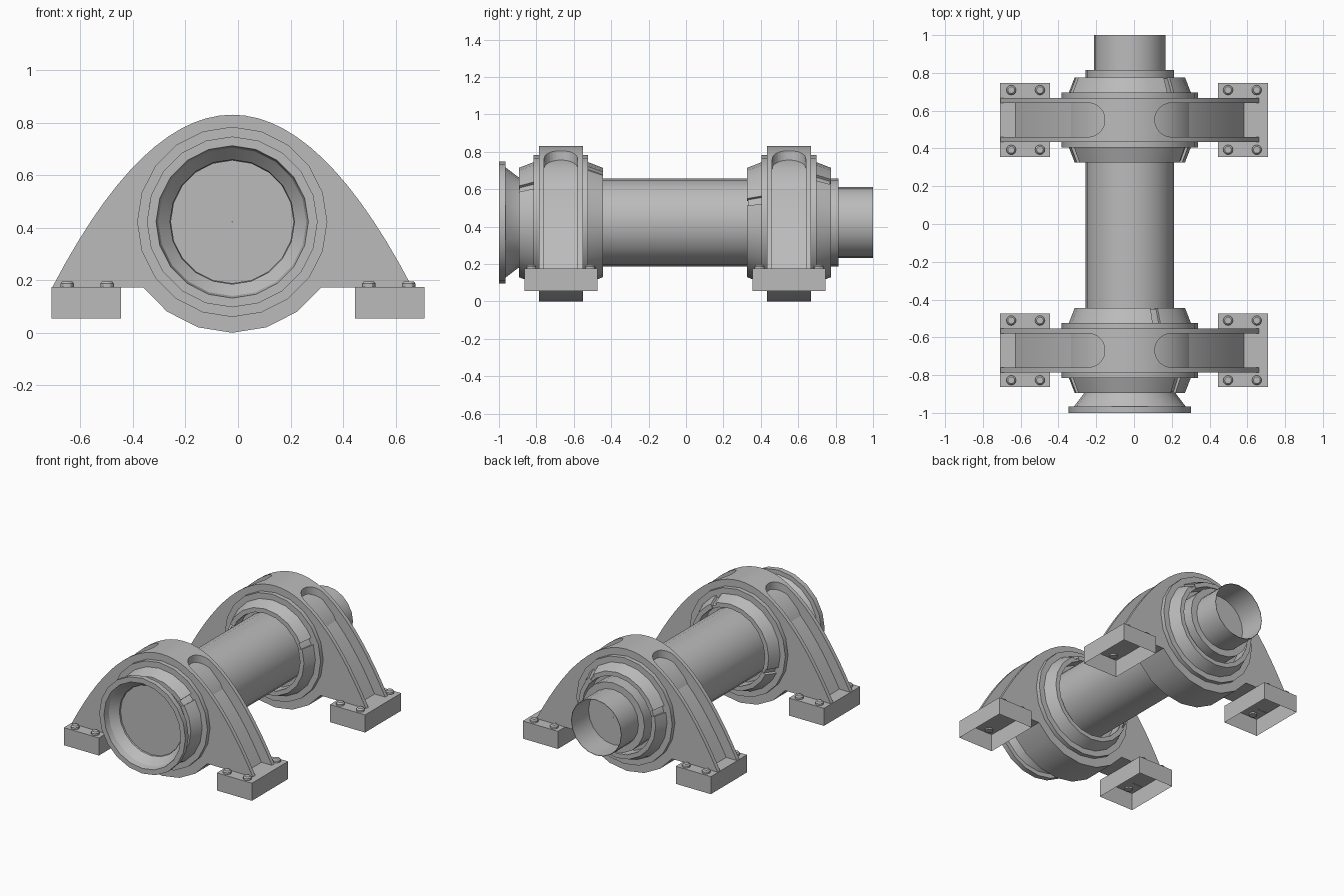
import bpy, bmesh, math

cube = bpy.data.objects.get("Cube")
if cube:
    bpy.data.objects.remove(cube)

AXIS_X, AXIS_Z = -0.022, 0.422      # shaft axis
HOUSINGS = {"front": -0.669, "rear": 0.551}
SIDES = {"left": 1, "right": -1}

metal = bpy.data.materials.new("plain_grey_metal")
metal.use_nodes = True
metal.diffuse_color = (0.5, 0.5, 0.5, 1)
metal.node_tree.nodes["Principled BSDF"].inputs["Base Color"].default_value = (0.5, 0.5, 0.5, 1)


def finish(name, bm, recalc=True):
    if recalc:
        bmesh.ops.remove_doubles(bm, verts=bm.verts, dist=1e-5)
        bmesh.ops.recalc_face_normals(bm, faces=bm.faces)
    mesh = bpy.data.meshes.new(name)
    bm.to_mesh(mesh)
    bm.free()
    mesh.materials.append(metal)
    ob = bpy.data.objects.new(name, mesh)
    bpy.context.collection.objects.link(ob)
    return ob


def smooth(ob):
    bpy.ops.object.select_all(action='DESELECT')
    ob.select_set(True)
    bpy.context.view_layer.objects.active = ob
    bpy.ops.object.shade_smooth_by_angle(angle=math.radians(30))


def loft(bm, rings, closed_path=False, caps=True):
    """Skin a list of closed point loops."""
    loops = [[bm.verts.new(p) for p in ring] for ring in rings]
    pairs = list(zip(loops, loops[1:]))
    if closed_path:
        pairs.append((loops[-1], loops[0]))
    for a, b in pairs:
        n = len(a)
        for i in range(n):
            bm.faces.new((a[i], a[(i + 1) % n], b[(i + 1) % n], b[i]))
    if caps and not closed_path:
        bm.faces.new(loops[0])
        bm.faces.new(loops[-1])


def revolve(name, profile, angles=None, bm=None):
    """Turn a closed (radius, y) profile round the shaft axis."""
    full = angles is None
    if full:
        angles = [i * 18 for i in range(20)]
    own = bm is None
    bm = bm or bmesh.new()
    loft(bm, [[(AXIS_X + r * math.cos(math.radians(a)), y,
                AXIS_Z + r * math.sin(math.radians(a))) for r, y in profile]
              for a in angles], closed_path=full)
    if own:
        ob = finish(name, bm)
        smooth(ob)
        return ob


# Shaft, with a closed front face
revolve("shaft", [(0.001, -0.9), (0.235, -0.9), (0.235, 0.815), (0.001, 0.815)])

# Open thin tube at the rear end
revolve("rear_tube", [(0.19, 0.81), (0.19, 1.0), (0.187, 1.0), (0.187, 0.81)])

# Flared flange at the front end
revolve("front_flange", [(0.235, -0.86), (0.245, -0.9), (0.295, -0.965), (0.325, -0.965),
                         (0.325, -1.0), (0.29, -1.0), (0.282, -0.96), (0.237, -0.91)])


# Arch outline and its channel floor
def arch(u):
    return 0.83 - 1.4 * u * u


def floor_height(u):
    """Height of the arch curve moved inward along its normal."""
    depth = 0.07
    v = u
    for _ in range(30):
        v = u + depth * 2.8 * v / math.hypot(1, 2.8 * v)
    return arch(v) - depth / math.hypot(1, 2.8 * v)


def make_arch(name):
    top = [(u, arch(u)) for u in (0.685 * i / 14 for i in range(14, -15, -1))]
    under = [(AXIS_Z * math.sin(math.radians(a)), AXIS_Z - AXIS_Z * math.cos(math.radians(a)))
             for a in range(-54, 55, 18)]
    outline = top + [(-0.34, arch(0.685))] + under[1:-1] + [(0.34, arch(0.685))]
    bm = bmesh.new()
    loft(bm, [[(AXIS_X + u, y, z) for u, z in outline] for y in (-0.117, 0.117)])
    body = finish(name, bm)

    # Round-ended channels cut into both slopes
    bm = bmesh.new()
    w = 0.09
    ends = [0.132 + w * (1 - math.cos(math.radians(a))) for a in range(10, 91, 10)]
    stations = ends + [ends[-1] + 0.05 * i for i in range(1, 11)]
    for s in SIDES.values():
        rings = []
        for u in stations:
            half = w * math.sqrt(max(0, 1 - (max(0, 0.132 + w - u) / w) ** 2))
            low = max(floor_height(u), 0.05)
            rings.append([(AXIS_X + s * u, y, z) for y, z in
                          ((-half, low), (half, low), (half, 1), (-half, 1))])
        loft(bm, rings)
    cutter = finish("channel_cutter", bm)
    cutter.hide_render = True
    mod = body.modifiers.new("channels", 'BOOLEAN')
    mod.operation = 'DIFFERENCE'
    mod.solver = 'EXACT'
    mod.object = cutter
    smooth(body)
    bpy.ops.object.modifier_apply(modifier=mod.name)
    bpy.data.objects.remove(cutter)
    smooth(body)
    return body


front_arch = make_arch("front_housing_arch")
front_arch.location.y = HOUSINGS["front"]
rear_arch = front_arch.copy()
rear_arch.name = "rear_housing_arch"
rear_arch.location.y = HOUSINGS["rear"]
bpy.context.collection.objects.link(rear_arch)

# Round housing rims standing proud of the arch sides
for place, y in HOUSINGS.items():
    revolve(place + "_housing_rim", [(0.2, y - 0.146), (0.362, y - 0.146),
                                     (0.362, y + 0.146), (0.2, y + 0.146)])


# Tapered seal collars split by narrow slits
def collar(name, yc, direction, slits):
    near, far = yc + direction * 0.14, yc + direction * 0.225
    revolve(name + "_core", [(0.262, near), (0.31, near), (0.28, far - direction * 0.005),
                             (0.262, far - direction * 0.005)])
    bm = bmesh.new()
    shell = [(0.27, near), (0.325, near), (0.292, far), (0.262, far)]
    for i, start in enumerate(slits):
        stop = slits[i + 1] if i + 1 < len(slits) else slits[0] + 360
        a, b = start + 4, stop - 4
        inner = [k * 18 for k in range(60) if a + 2 < k * 18 < b - 2]
        revolve(name, shell, [a] + inner + [b], bm)
    smooth(finish(name, bm))


collar("front_outer_collar", HOUSINGS["front"], -1, [38, 163])
collar("front_inner_collar", HOUSINGS["front"], 1, [64, 200])
collar("rear_inner_collar", HOUSINGS["rear"], -1, [22, 160])
collar("rear_outer_collar", HOUSINGS["rear"], 1, [48, 163])


# Hollow feet, open underneath, each with four domed bolts
def foot(name, xc, yc):
    bm = bmesh.new()
    hx, hy = 0.1325, 0.195
    low, high = [[(xc + sx * hx, yc + sy * hy, z) for sx, sy in
                  ((-1, -1), (1, -1), (1, 1), (-1, 1))] for z in (0.055, 0.175)]
    loft(bm, [low, high], caps=False)
    bm.verts.ensure_lookup_table()
    bm.faces.new(bm.verts[4:8])
    finish(name, bm, recalc=False)


def bolt(name, x, y):
    bm = bmesh.new()
    loft(bm, [[(x + r * math.cos(k * math.tau / 12), y + r * math.sin(k * math.tau / 12), z)
               for k in range(12)]
              for r, z in ((0.026, 0.165), (0.026, 0.187), (0.018, 0.196))])
    smooth(finish(name, bm))


for place, y in HOUSINGS.items():
    for side, s in SIDES.items():
        label = place + "_" + side
        foot(label + "_foot", s * 0.5775, y)
        for dx in (0.498, 0.65):
            for dy in (-0.158, 0.158):
                bolt(label + "_foot_bolt", s * dx, y + dy)
